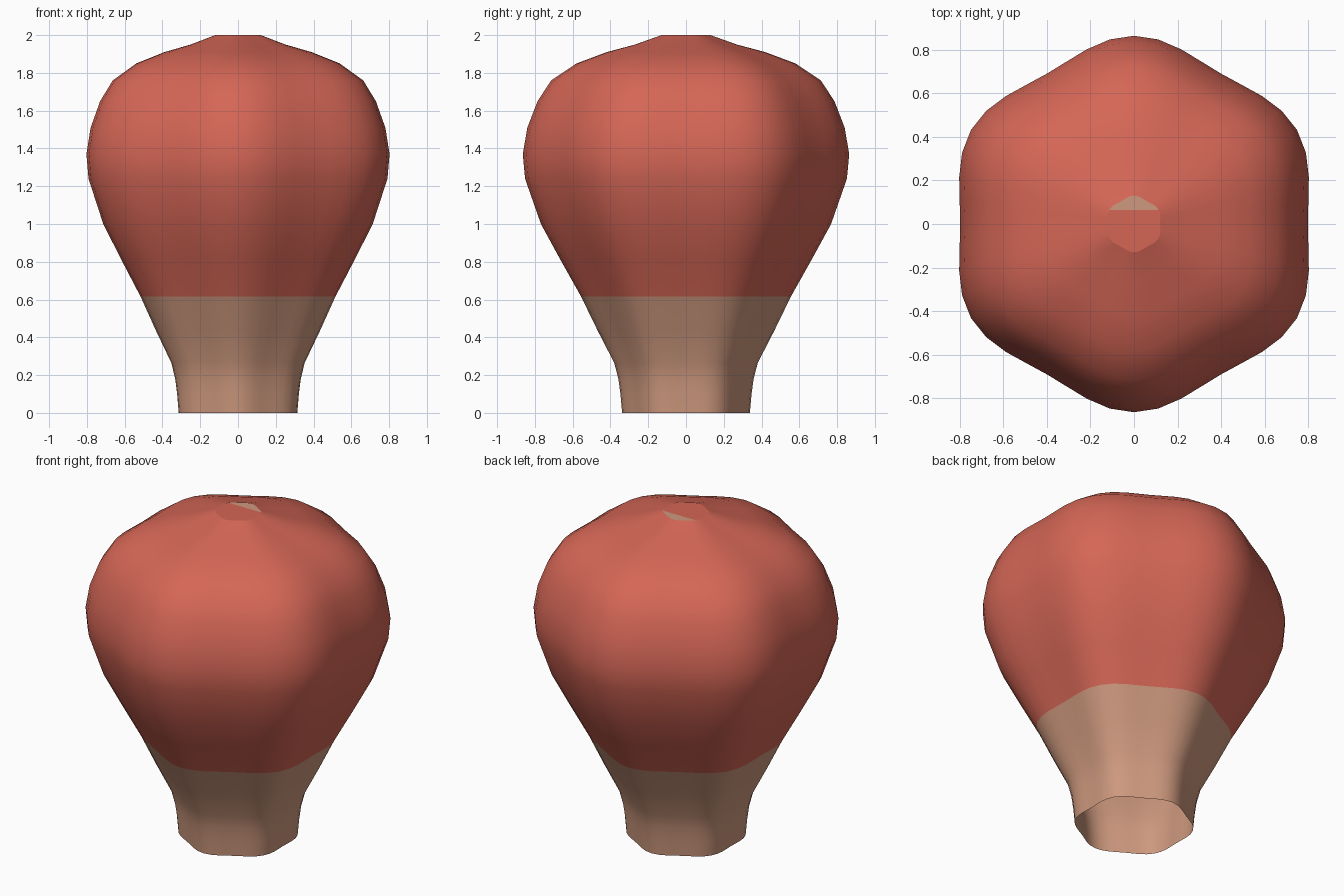
import bpy, bmesh, math

if "Cube" in bpy.data.objects:
    bpy.data.objects.remove(bpy.data.objects["Cube"])

SEG = 48
# profile: (radius at lobe crest, height)
PROFILE = [(.338, 0), (.347, .1), (.358, .18), (.38, .265), (.465, .43), (.555, .615),
           (.67, .82), (.768, 1.0), (.852, 1.24), (.864, 1.37), (.84, 1.51),
           (.786, 1.65), (.714, 1.76), (.58, 1.85), (.42, 1.91), (.27, 1.95), (.13, 2.0)]
BAND_TOP = .615


def material(name, rgb):
    m = bpy.data.materials.new(name)
    m.diffuse_color = (*rgb, 1)
    m.use_nodes = True
    m.node_tree.nodes["Principled BSDF"].inputs["Base Color"].default_value = m.diffuse_color
    return m


def lobe(a):
    # six rounded lobes with crests on +y and -y
    return (1 + .04 * math.cos(6 * (a - math.pi / 2))) / 1.04


bm = bmesh.new()
rings = []
for r, z in PROFILE:
    ring = []
    for i in range(SEG):
        a = 2 * math.pi * i / SEG
        ring.append(bm.verts.new((r * lobe(a) * math.cos(a), r * lobe(a) * math.sin(a), z)))
    rings.append(ring)

# lobed wall, open at the bottom; tan neck below the colour line
for lo, hi, (_, z) in zip(rings, rings[1:], PROFILE[1:]):
    for i in range(SEG):
        j = (i + 1) % SEG
        f = bm.faces.new((lo[i], lo[j], hi[j], hi[i]))
        f.smooth = True
        f.material_index = 1 if z <= BAND_TOP + .001 else 0

# flat crown cap, with a small tan segment towards the back
top = rings[-1]
k0, k1 = 4, 20
back = bm.faces.new(top[k0:k1 + 1])
back.material_index = 1
bm.faces.new(top[k1:] + top[:k0 + 1])
for i in range(SEG):
    bm.edges.get((top[i], top[(i + 1) % SEG])).smooth = False

me = bpy.data.meshes.new("lobed_envelope")
bm.to_mesh(me)
bm.free()
me.materials.append(material("coral red", (.66, .133, .093)))
me.materials.append(material("tan", (.62, .32, .21)))
ob = bpy.data.objects.new("lobed_envelope", me)
bpy.context.collection.objects.link(ob)
